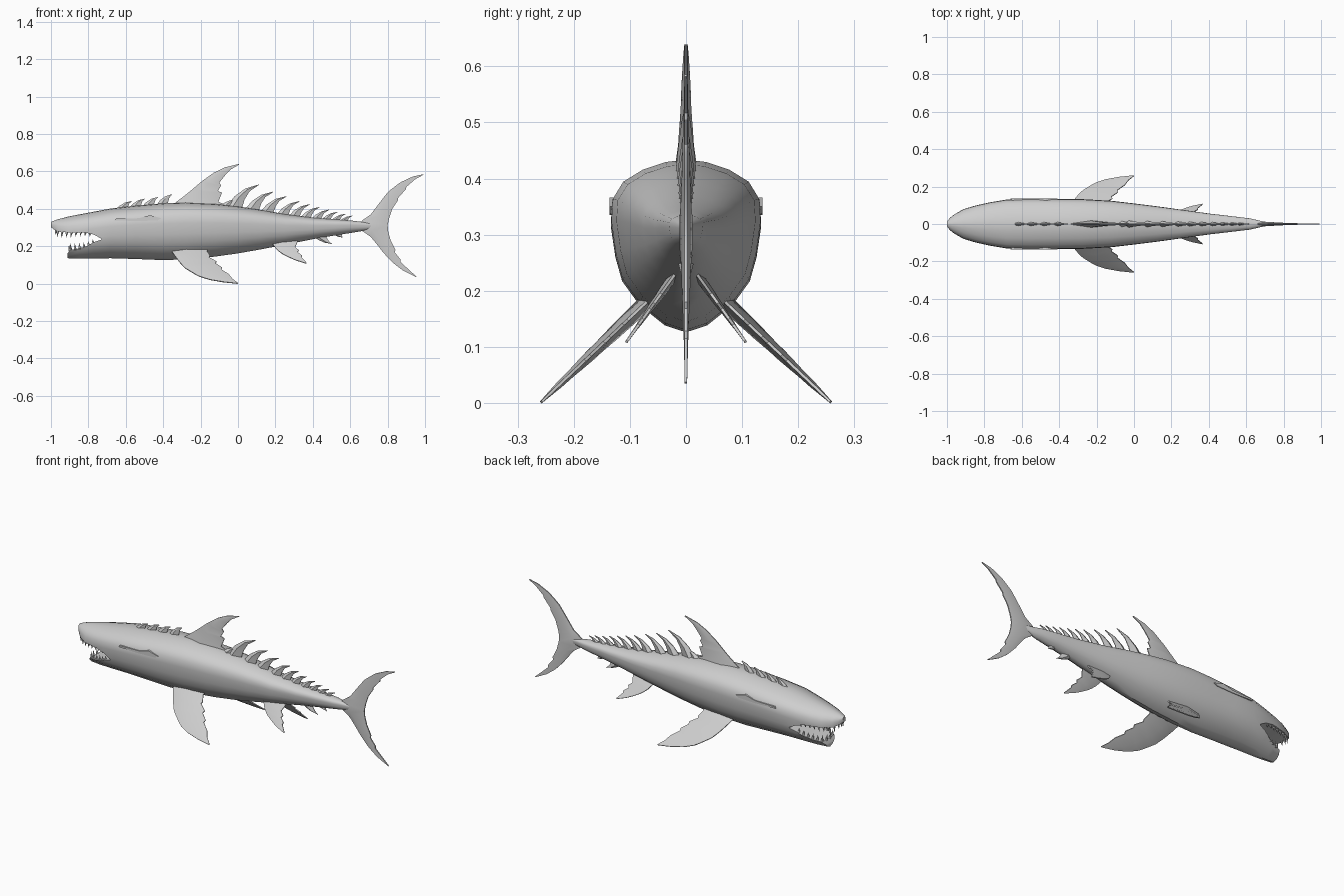
import bpy, bmesh, math
from mathutils import Vector

skin = bpy.data.materials.new("grey_skin")
skin.diffuse_color = (0.62, 0.62, 0.62, 1)


def make(name, verts, faces, angle=35):
    mesh = bpy.data.meshes.new(name)
    mesh.from_pydata(verts, [], faces)
    bm = bmesh.new()
    bm.from_mesh(mesh)
    bmesh.ops.recalc_face_normals(bm, faces=bm.faces)
    bm.to_mesh(mesh)
    bm.free()
    mesh.materials.append(skin)
    ob = bpy.data.objects.new(name, mesh)
    bpy.context.collection.objects.link(ob)
    smooth(ob, angle)
    return ob


def select(ob):
    bpy.ops.object.select_all(action='DESELECT')
    ob.select_set(True)
    bpy.context.view_layer.objects.active = ob


def smooth(ob, angle):
    select(ob)
    bpy.ops.object.shade_smooth_by_angle(angle=math.radians(angle))


def loft(name, rings, angle=35):
    n = len(rings[0])
    verts = [v for r in rings for v in r]
    faces = [(i * n + j, i * n + (j + 1) % n, (i + 1) * n + (j + 1) % n, (i + 1) * n + j)
             for i in range(len(rings) - 1) for j in range(n)]
    faces += [tuple(range(n)), tuple(range(len(verts) - n, len(verts)))]
    return make(name, verts, faces, angle)


def lerp_table(table, x, col):
    for a, b in zip(table, table[1:]):
        if x <= b[0]:
            k = max(0, (x - a[0]) / (b[0] - a[0]))
            return a[col] + (b[col] - a[col]) * k
    return table[-1][col]


# body stations: x, top, bottom, half width
BODY = [(-1, .33, .29, .012), (-.985, .336, .24, .032), (-.96, .345, .18, .052),
        (-.91, .358, .136, .080), (-.85, .37, .134, .098), (-.77, .385, .135, .116),
        (-.68, .402, .136, .131), (-.55, .417, .132, .134), (-.4, .43, .126, .134),
        (-.28, .434, .13, .133), (-.12, .426, .145, .124), (0, .413, .162, .11),
        (.12, .395, .183, .095), (.25, .372, .208, .077), (.4, .353, .238, .056),
        (.52, .344, .258, .042), (.62, .336, .274, .03), (.68, .328, .284, .016),
        (.74, .32, .296, .006)]
# cross-section: height fraction, width fraction
SECTION = [(0, 0), (.04, .28), (.16, .62), (.3, .85), (.45, .94), (.64, 1),
           (.77, .98), (.87, .84), (.94, .58), (.985, .27), (1, 0)]


def surface_y(x, z):
    top, bot, w = (lerp_table(BODY, x, c) for c in (1, 2, 3))
    return w * lerp_table(SECTION, (z - bot) / (top - bot), 1)


rings = []
for x, top, bot, w in BODY:
    right = [(x, w * f, bot + (top - bot) * t) for t, f in SECTION]
    rings.append(right + [(x, -y, z) for _, y, z in reversed(right[1:-1])])
body = loft("body", rings)

# open mouth cut through the head
UPPER = [(-1, .302), (-.985, .29), (-.96, .278), (-.9, .274), (-.82, .274), (-.77, .262), (-.73, .24)]
LOWER = [(-.912, .16), (-.9, .18), (-.86, .186), (-.81, .2), (-.77, .222), (-.73, .236)]
outline = [(-1.1, .302)] + UPPER + LOWER[::-1] + [(-.912, .05), (-1.1, .05)]
cutter = loft("mouth_cutter", [[(x, y, z) for x, z in outline] for y in (-.3, .3)])
cutter.hide_render = True
mod = body.modifiers.new("mouth", 'BOOLEAN')
mod.operation, mod.solver, mod.object = 'DIFFERENCE', 'EXACT', cutter
select(body)
bpy.ops.object.modifier_apply(modifier="mouth")
bpy.data.objects.remove(cutter)
smooth(body, 35)


# teeth along both jaws
def teeth(name, spots, line, direction):
    verts, faces = [], []
    for x, inset, length in spots:
        z = lerp_table(line, x, 1)
        y = surface_y(x, z) * inset
        for s in (-1, 1):
            b, r = len(verts), .009
            verts += [(x + r * math.cos(a * math.tau / 5), s * y + r * .8 * math.sin(a * math.tau / 5),
                       z - direction * .006) for a in range(5)]
            verts.append((x - .004, s * y * .97, z + direction * length))
            faces += [(b + a, b + (a + 1) % 5, b + 5) for a in range(5)]
            faces.append(tuple(b + a for a in range(5)))
    make(name, verts, faces, 20)


teeth("upper_teeth", [(-.972, .3, .025), (-.963, .8, .032)] +
      [(-.94 + i * .025, .88, .034 - .003 * i) for i in range(7)], UPPER, -1)
teeth("lower_teeth", [(-.9, .28, .03), (-.893, .8, .034)] +
      [(-.87 + i * .024, .88, .034 - .004 * i) for i in range(5)], LOWER, 1)


# fin sections: lead x, lead z, trail x, trail z, half thickness
def fin(name, sections, y0=0, z0=0, slope=0, side=1, edge=.0025):
    normal = Vector((0, 1, slope)).normalized()
    rings = []
    for lx, lz, tx, tz, t in sections:
        pts = []
        for k, h in ((0, edge), (.4, t), (1, edge), (1, -edge), (.4, -t), (0, -edge)):
            x, z = lx + (tx - lx) * k, lz + (tz - lz) * k
            p = Vector((x, y0 + slope * (z0 - z), z)) + normal * min(h, t) * 1.0
            pts.append((p.x, p.y * side, p.z))
        rings.append(pts)
    return loft(name, rings, 30)


fin("dorsal_fin", [(-.36, .41, -.06, .4, .022), (-.33, .437, -.075, .425, .018),
                   (-.28, .475, -.105, .438, .014), (-.255, .495, -.085, .487, .012),
                   (-.24, .508, -.108, .495, .011), (-.2, .542, -.09, .525, .009),
                   (-.19, .55, -.1, .54, .009), (-.13, .593, -.07, .578, .007),
                   (-.07, .622, -.04, .61, .005), (.005, .64, .007, .637, .003)])

fin("tail_fin", [(.99, .585, .992, .582, .002), (.935, .573, .95, .56, .003),
                 (.875, .545, .9, .517, .004), (.86, .536, .898, .505, .004),
                 (.82, .505, .857, .46, .005), (.8, .488, .855, .446, .006),
                 (.755, .43, .825, .4, .007), (.71, .37, .808, .35, .009),
                 (.66, .335, .8, .312, .012), (.66, .285, .803, .28, .012),
                 (.71, .25, .815, .235, .009), (.755, .195, .842, .18, .007),
                 (.775, .168, .838, .168, .006), (.81, .13, .87, .128, .005),
                 (.83, .11, .87, .115, .004), (.88, .072, .91, .078, .003),
                 (.953, .035, .955, .037, .002)], edge=.003)

for side, tag in ((-1, "right"), (1, "left")):
    fin("pectoral_fin_" + tag,
        [(-.33, .2, -.16, .2, .014), (-.352, .17, -.165, .172, .014),
         (-.335, .145, -.15, .148, .013), (-.31, .112, -.155, .14, .012),
         (-.285, .085, -.115, .118, .01), (-.265, .072, -.12, .108, .01),
         (-.225, .048, -.085, .085, .008), (-.205, .038, -.09, .076, .007),
         (-.15, .021, -.05, .05, .006), (-.08, .009, -.03, .025, .004),
         (-.004, .001, 0, .003, .002)], .07, .18, 1.056, side)
    fin("pelvic_fin_" + tag,
        [(.17, .228, .32, .235, .008), (.19, .205, .315, .215, .008),
         (.205, .185, .305, .195, .007), (.225, .168, .325, .178, .006),
         (.24, .158, .318, .168, .005), (.28, .138, .342, .15, .004),
         (.31, .125, .34, .14, .003), (.365, .108, .367, .111, .002)], .03, .215, .72, side)
    # raised gill ridge on each flank
    ridge = [(-.66, .338), (-.655, .347), (-.53, .35), (-.47, .366), (-.41, .35), (-.43, .338), (-.53, .335)]
    loft("gill_ridge_" + tag,
         [[(x, side * y, z) for x, z in ridge] for y in (.122, .1365)], 20)


# curved spine leaning back, reused for the dorsal rows and finlets
def spine(name, root, base_z, width, tip_x, tip_z, thick):
    dx, dz = tip_x - root, tip_z - base_z
    fin(name, [(root, base_z, root + width, base_z, thick),
               (root + dx * .28, base_z + dz * .5, root + width + dx * .08, base_z + dz * .36, thick * .7),
               (root + dx * .6, base_z + dz * .83, root + width * .65 + dx * .4, base_z + dz * .7, thick * .4),
               (tip_x, tip_z, tip_x + .002, tip_z - .002, .0015)], edge=.0018)


REAR = [(.11, .53), (.187, .492), (.258, .468), (.328, .442), (.382, .425),
        (.435, .41), (.485, .396), (.53, .384), (.575, .374), (.612, .364)]
for i, (tx, tz) in enumerate(REAR):
    size = (tz - lerp_table(BODY, tx, 1))
    root = tx - .05 - size * .95
    spine(f"rear_spine_{i}", root, lerp_table(BODY, root, 1) - .014, .035 + size * .4, tx, tz,
          .007 + size * .09)
spine("dorsal_spur", -.1, .41, .07, -.01, .452, .018)
for i, (tx, tz) in enumerate([(-.57, .442), (-.5, .455), (-.43, .463), (-.355, .478)]):
    spine(f"front_spine_{i}", tx - .085, lerp_table(BODY, tx - .08, 1) - .012, .06, tx, tz, .012)
for i, (x, z, tx, tz) in enumerate([(.4, .255, .505, .212), (.5, .27, .56, .247)]):
    spine(f"belly_finlet_{i}", x, z, .07 - .02 * i, tx, tz, .015)
